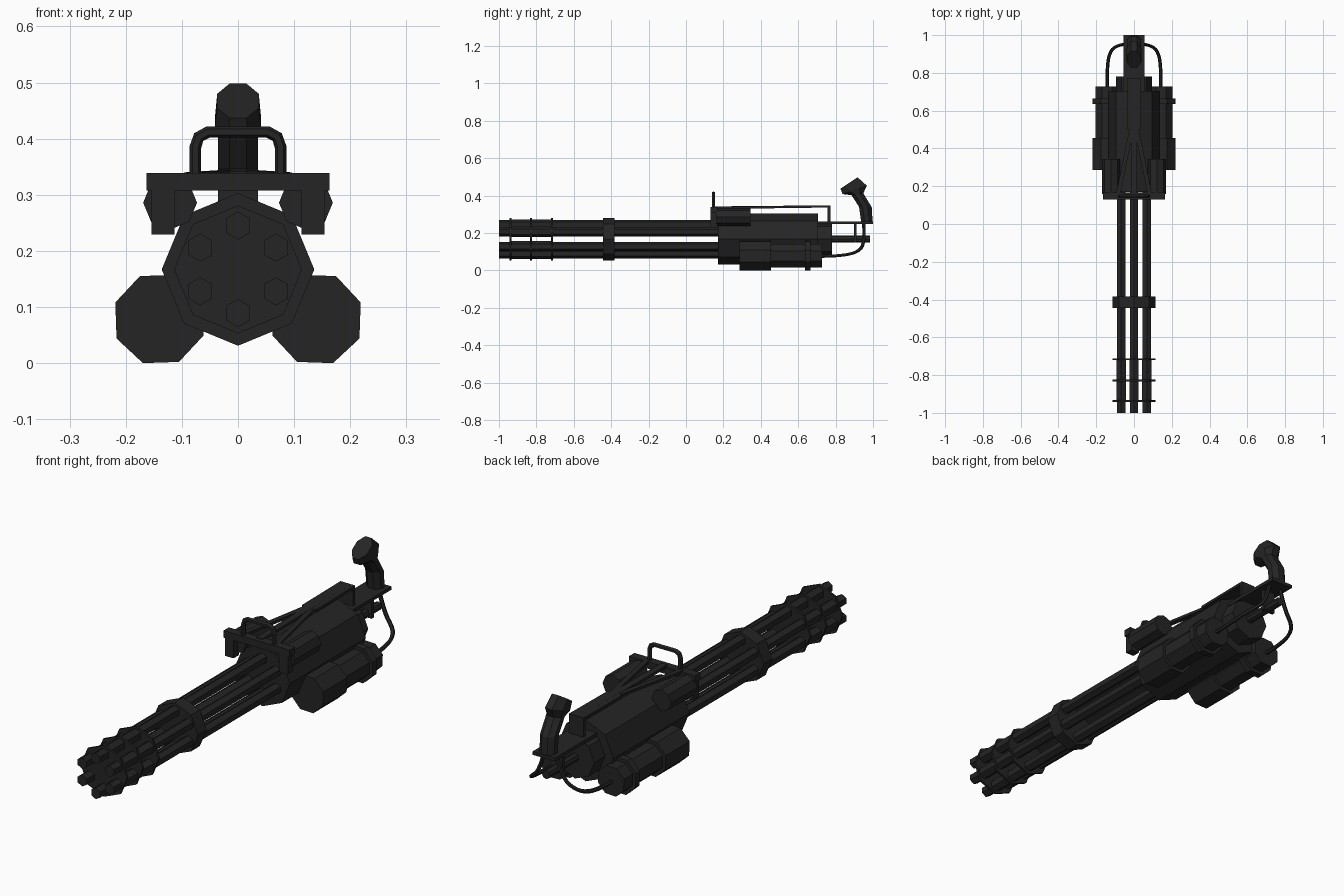
import bpy, bmesh
from math import sin, cos, radians, pi
from mathutils import Vector

if "Cube" in bpy.data.objects:
    bpy.data.objects.remove(bpy.data.objects["Cube"])

gunmetal = bpy.data.materials.new("gunmetal")
gunmetal.diffuse_color = (0.018, 0.018, 0.018, 1)
gunmetal.use_nodes = True
gunmetal.node_tree.nodes["Principled BSDF"].inputs["Base Color"].default_value = gunmetal.diffuse_color
AXIS_Z = 0.167


def loft(name, sections):
    """Skin matching rings of points and cap both ends."""
    bm = bmesh.new()
    rings = [[bm.verts.new(p) for p in s] for s in sections]
    n = len(rings[0])
    for a, b in zip(rings, rings[1:]):
        for i in range(n):
            j = (i + 1) % n
            bm.faces.new((a[i], a[j], b[j], b[i]))
    bm.faces.new(rings[0])
    bm.faces.new(rings[-1])
    bmesh.ops.recalc_face_normals(bm, faces=bm.faces)
    mesh = bpy.data.meshes.new(name)
    bm.to_mesh(mesh)
    bm.free()
    mesh.materials.append(gunmetal)
    ob = bpy.data.objects.new(name, mesh)
    bpy.context.collection.objects.link(ob)
    return ob


def turned(name, x, z, steps, sides=8, start=0.0):
    """Faceted cylinder along y; steps are (y, radius)."""
    angs = [radians(start) + 2 * pi * i / sides for i in range(sides)]
    return loft(name, [[(x + r * cos(a), y, z + r * sin(a)) for a in angs] for y, r in steps])


def box(name, x, y, z):
    return loft(name, [[(x[0], y[0], h), (x[1], y[0], h), (x[1], y[1], h), (x[0], y[1], h)] for h in z])


def bar(name, a, b, width, thick):
    """Flat strip from a to b, width measured across."""
    a, b = Vector(a), Vector(b)
    d = (b - a).normalized()
    s = d.cross(Vector((0, 0, 1))).normalized()
    u = s.cross(d) * thick / 2
    s = s * width / 2
    return loft(name, [[p + s + u, p - s + u, p - s - u, p + s - u] for p in (a, b)])


def tube(name, pts, radius, kind='NURBS', res=1):
    cu = bpy.data.curves.new(name, 'CURVE')
    cu.dimensions = '3D'
    cu.bevel_depth = radius
    cu.bevel_resolution = res
    cu.use_fill_caps = True
    cu.resolution_u = 4
    sp = cu.splines.new(kind)
    sp.points.add(len(pts) - 1)
    for p, co in zip(sp.points, pts):
        p.co = (*co, 1)
    if kind == 'NURBS':
        sp.order_u = 3
        sp.use_endpoint_u = True
    sp.use_smooth = False
    cu.materials.append(gunmetal)
    ob = bpy.data.objects.new(name, cu)
    bpy.context.collection.objects.link(ob)
    return ob


# Six barrels with slightly thicker muzzle sleeves
for i in range(6):
    a = radians(90 + 60 * i)
    turned("barrel", 0.078 * cos(a), AXIS_Z + 0.078 * sin(a),
           [(-1, 0.025), (-0.94, 0.025), (-0.94, 0.028), (-0.72, 0.028), (-0.72, 0.025), (0.2, 0.025)],
           6, 90)

# Muzzle discs and the mid clamp
for y in (-0.938, -0.828, -0.716):
    turned("muzzle_disc", 0, AXIS_Z, [(y - 0.005, 0.114), (y + 0.005, 0.114)])
turned("barrel_clamp", 0, AXIS_Z, [(-0.445, 0.114), (-0.383, 0.114)])

# Receiver and stepped rear housing
turned("receiver", 0, AXIS_Z, [(0.17, 0.136), (0.705, 0.136)])
turned("rear_housing", 0, AXIS_Z, [(0.70, 0.095), (0.78, 0.095)])
turned("rear_shaft", 0, AXIS_Z, [(0.77, 0.019), (0.985, 0.019)])

# Front bracket crossbar
box("front_bracket", (-0.163, 0.163), (0.13, 0.168), (0.308, 0.339))

# Mirrored side parts
for s in (-1, 1):
    st = 20.5 if s > 0 else 180 - 20.5
    turned("side_tank", s * 0.14, 0.0787,
           [(0.287, 0.084), (0.455, 0.084), (0.455, 0.068), (0.635, 0.068), (0.635, 0.084),
            (0.665, 0.084), (0.665, 0.068), (0.727, 0.068)], 8, st)
    turned("side_cylinder", s * 0.121, 0.286, [(0.16, 0.048), (0.345, 0.048)])
    box("bracket_leg", sorted((s * 0.113, s * 0.154)), (0.13, 0.168), (0.229, 0.31))
    bar("brace_strut", (s * 0.085, 0.15, 0.334), (s * 0.008, 0.53, 0.339), 0.022, 0.012)
    tube("hose", [(s * 0.14, 0.71, 0.075), (s * 0.145, 0.82, 0.075), (s * 0.125, 0.93, 0.10),
                  (s * 0.05, 0.955, 0.16), (s * 0.03, 0.95, 0.255)], 0.009)

# Carry loop on the bracket
half = [(0.076, 0.33), (0.076, 0.385), (0.070, 0.403), (0.053, 0.412)]
loop_pts = [(x, 0.147, z) for x, z in half] + [(-x, 0.147, z) for x, z in reversed(half)]
tube("carry_loop", loop_pts, 0.0105, 'POLY')

# Top strip, its drop to the rear plate, and the support post
bar("top_strip", (0, 0.15, 0.336), (0, 0.772, 0.342), 0.03, 0.012)
bar("top_strip_rear", (0, 0.50, 0.339), (0, 0.772, 0.342), 0.072, 0.012)
box("strip_drop", (-0.036, 0.036), (0.757, 0.772), (0.25, 0.348))
box("rear_plate", (-0.055, 0.055), (0.70, 1.0), (0.247, 0.262))
box("plate_post", (-0.03, 0.03), (0.897, 0.912), (0.15, 0.25))

# Rear grip: octagonal sections given by front and back points (y, z) and half width
grip = [((0.937, 0.255), (0.998, 0.255), 0.036),
        ((0.925, 0.34), (0.993, 0.338), 0.036),
        ((0.885, 0.402), (0.948, 0.412), 0.036),
        ((0.837, 0.408), (0.967, 0.453), 0.041),
        ((0.826, 0.437), (0.917, 0.498), 0.037)]
sections = []
for f, b, w in grip:
    ring = []
    for i in range(8):
        a = radians(22.5 + 45 * i)
        t = 0.5 + 0.5 * cos(a) / cos(radians(22.5))
        ring.append((w * sin(a) / cos(radians(22.5)), f[0] + (b[0] - f[0]) * t, f[1] + (b[1] - f[1]) * t))
    sections.append(ring)
loft("rear_grip", sections)
